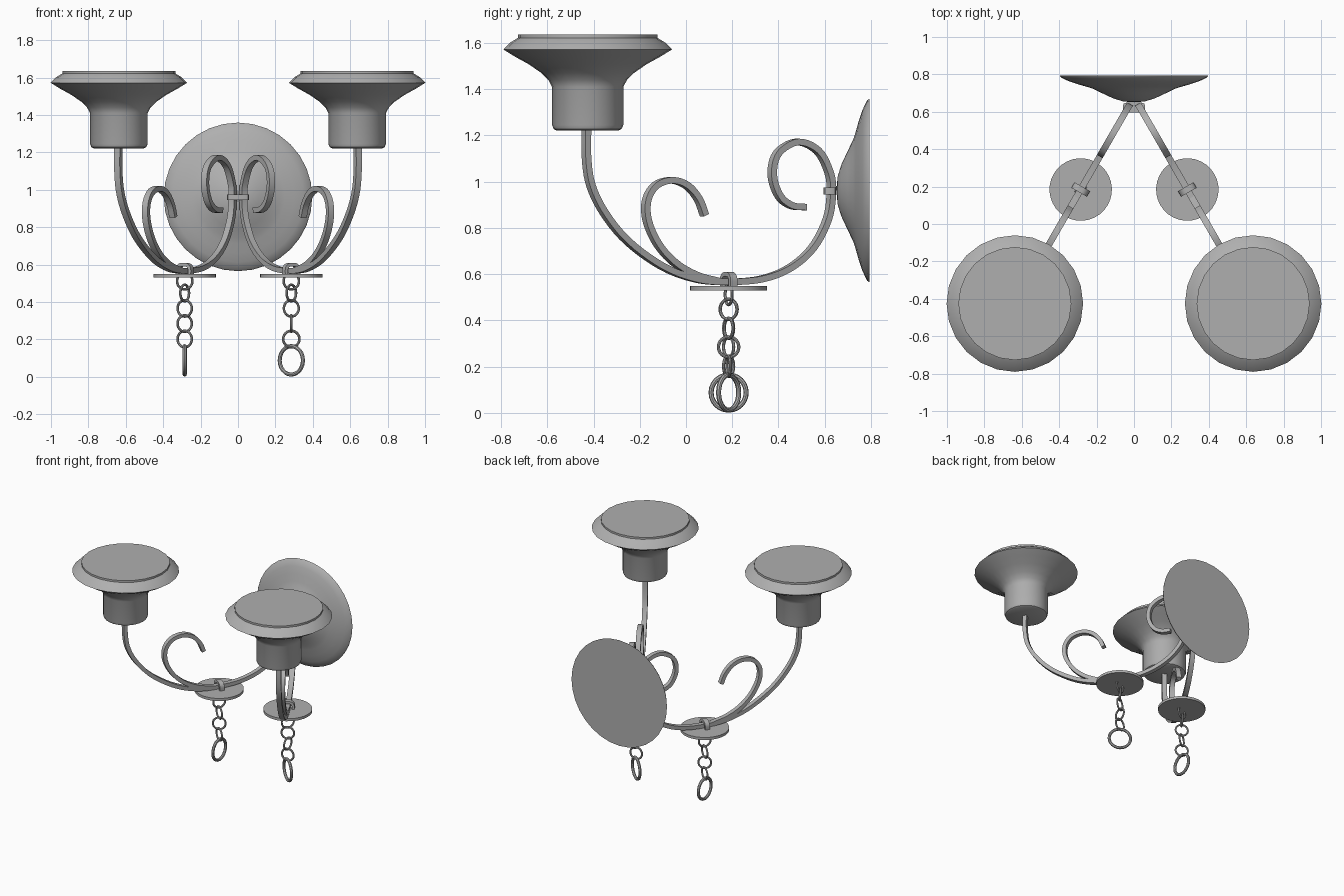
import bpy, bmesh, math
from mathutils import Vector, Matrix

if "Cube" in bpy.data.objects:
    bpy.data.objects.remove(bpy.data.objects["Cube"])

HALF = math.radians(30)      # angle of each arm from straight ahead
APEX_Y = 0.678               # both arm planes meet here

metal = bpy.data.materials.new("dark_metal")
metal.diffuse_color = (.43, .43, .43, 1)
metal.use_nodes = True
metal.node_tree.nodes["Principled BSDF"].inputs["Base Color"].default_value = metal.diffuse_color


def finish(name, bm, matrix=Matrix()):
    bmesh.ops.recalc_face_normals(bm, faces=bm.faces)
    mesh = bpy.data.meshes.new(name)
    bm.to_mesh(mesh)
    bm.free()
    mesh.materials.append(metal)
    mesh.polygons.foreach_set("use_smooth", [True] * len(mesh.polygons))
    mesh.set_sharp_from_angle(angle=math.radians(30))
    obj = bpy.data.objects.new(name, mesh)
    obj.matrix_world = matrix
    bpy.context.collection.objects.link(obj)
    return obj


def skin(bm, rings, closed=False):
    """Join equal rings of vertices, capping the ends if the sweep is open."""
    n = len(rings[0])
    pairs = list(zip(rings, rings[1:])) + ([(rings[-1], rings[0])] if closed else [])
    for a, b in pairs:
        for i in range(n):
            j = (i + 1) % n
            bm.faces.new((a[i], a[j], b[j], b[i]))
    if not closed:
        bm.faces.new(rings[0])
        bm.faces.new(rings[-1])


def spline(pts, steps=5):
    p = [Vector(q) for q in pts]
    p = [2 * p[0] - p[1]] + p + [2 * p[-1] - p[-2]]
    out = []
    for i in range(1, len(p) - 2):
        a, b, c, d = p[i - 1:i + 3]
        for k in range(steps):
            t = k / steps
            out.append(0.5 * (2 * b + (c - a) * t + (2 * a - 5 * b + 4 * c - d) * t * t
                              + (3 * b - a - 3 * c + d) * t ** 3))
    return out + [p[-2]]


def strap(name, pts, width, thick, matrix):
    """Flat bar following a path in the local xz plane."""
    path = spline(pts)
    bm = bmesh.new()
    rings = []
    for i, p in enumerate(path):
        t = (path[min(i + 1, len(path) - 1)] - path[max(i - 1, 0)]).normalized()
        n = Vector((-t.y, t.x)) * thick / 2
        rings.append([bm.verts.new((p.x + s * n.x, w * width / 2, p.y + s * n.y))
                      for s, w in ((-1, -1), (1, -1), (1, 1), (-1, 1))])
    skin(bm, rings)
    return finish(name, bm, matrix)


def lathe(name, profile, matrix, sides=24):
    bm = bmesh.new()
    rings = [[bm.verts.new((r * math.cos(2 * math.pi * i / sides),
                            r * math.sin(2 * math.pi * i / sides), z))
              for i in range(sides)] for r, z in profile]
    skin(bm, rings)
    return finish(name, bm, matrix)


def ring(name, radius, tube, matrix, sides=24, around=8):
    """Round link standing in the local xz plane."""
    bm = bmesh.new()
    rings = []
    for i in range(sides):
        a = 2 * math.pi * i / sides
        rings.append([])
        for k in range(around):
            b = 2 * math.pi * k / around
            r = radius + tube * math.cos(b)
            rings[-1].append(bm.verts.new((r * math.cos(a), tube * math.sin(b), r * math.sin(a))))
    skin(bm, rings, closed=True)
    return finish(name, bm, matrix)


# Paths in (y, z) as seen from the side
ARM = [(.515, .890), (.455, .897), (.402, .94), (.373, 1.03), (.395, 1.122), (.48, 1.172),
       (.568, 1.135), (.617, 1.045), (.629, .96), (.612, .84), (.548, .715), (.45, .628),
       (.33, .58), (.19, .567), (.05, .577), (-.10, .632), (-.25, .74), (-.35, .86),
       (-.41, .98), (-.43, 1.1), (-.43, 1.25)]
BRANCH = [(.14, .569), (.04, .597), (-.05, .65), (-.122, .73), (-.167, .83), (-.17, .92),
          (-.13, .985), (-.06, 1.006), (.005, .982), (.053, .925), (.08, .855)]
CUP = [(.135, 1.222), (.147, 1.228), (.154, 1.245), (.154, 1.41), (.17, 1.44), (.20, 1.47),
       (.255, 1.508), (.315, 1.541), (.365, 1.572), (.335, 1.602), (.302, 1.622), (.302, 1.636)]
PLATE = [(.02, .141), (.06, .137), (.11, .122), (.17, .094), (.22, .070), (.25, .060),
         (.30, .046), (.35, .029), (.39, .010), (.397, 0)]
LINK_Z = [.512, .448, .366, .285, .202]
TURNS = {-1: [20, 58, -30, 30, -30, 90], 1: [20, 55, 25, 90, 10, -35]}


def along(path):
    return [((APEX_Y - y) / math.cos(HALF), z) for y, z in path]


# Wall plate, dome facing the front
lathe("wall_plate", PLATE, Matrix.Translation((0, .793, .962)) @ Matrix.Rotation(math.pi / 2, 4, 'X'), 32)

# Band tying the two arms together
bm = bmesh.new()
bmesh.ops.create_cube(bm, size=1)
bmesh.ops.scale(bm, vec=(.12, .054, .03), verts=bm.verts)
bmesh.ops.bevel(bm, geom=[e for e in bm.edges if abs(e.verts[0].co.z - e.verts[1].co.z) > .01],
                offset=.018, segments=2, affect='EDGES', profile=.5)
finish("arm_band", bm, Matrix.Translation((0, .622, .96)))

for side, label in ((-1, "left"), (1, "right")):
    heading = -math.pi / 2 + side * HALF
    plane = Matrix.Translation((0, APEX_Y, 0)) @ Matrix.Rotation(heading, 4, 'Z')

    # Arm with rear scroll, and the front scroll branching from it
    strap(label + "_arm", along(ARM), .035, .028, plane)
    strap(label + "_scroll", along(BRANCH), .035, .028, plane)

    # Candle cup
    lathe(label + "_candle_cup", CUP, plane @ Matrix.Translation((1.274, 0, 0)))

    # Drip disc and the clip holding it to the arm
    hub = plane @ Matrix.Translation((.57, 0, 0))
    lathe(label + "_disc", [(.167, .53), (.167, .549)], hub, 32)
    strap(label + "_disc_clip", [(-.038, .545), (-.037, .58), (-.022, .597), (0, .600),
                                 (.022, .597), (.037, .58), (.038, .545)],
          .034, .018, hub @ Matrix.Rotation(math.pi / 2, 4, 'Z'))

    # Hanging chain with a large end ring
    x, y, _ = hub.translation
    for i, turn in enumerate(TURNS[side]):
        last = i == len(LINK_Z)
        z = .088 if last else LINK_Z[i]
        place = Matrix.Translation((x, y, z)) @ Matrix.Rotation(math.radians(turn), 4, 'Z')
        ring(f"{label}_{'end_ring' if last else 'chain_link'}_{i + 1}",
             .076 if last else .044, .011 if last else .007, place)
